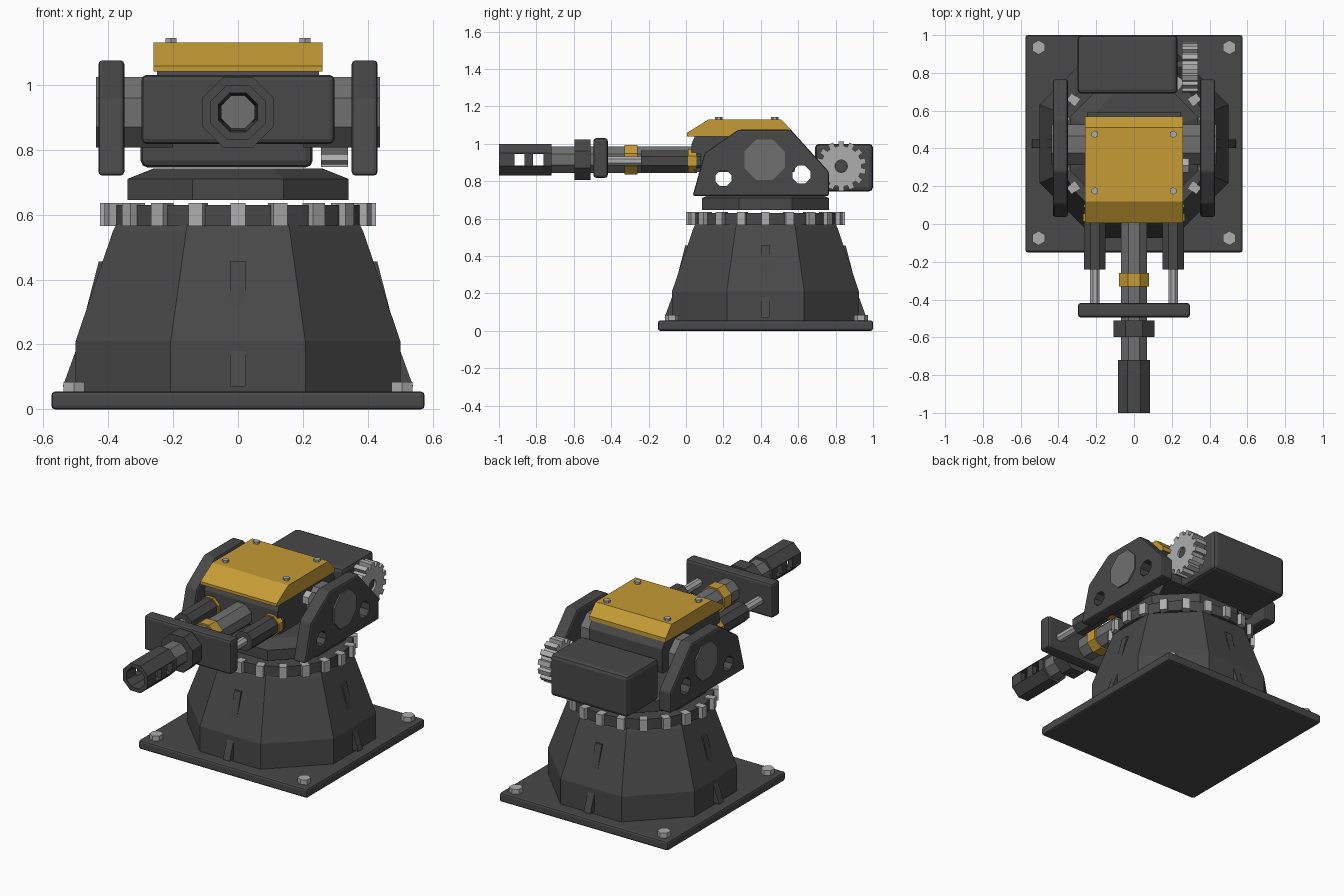
import bpy, bmesh, math
from mathutils import Matrix, Vector

if "Cube" in bpy.data.objects:
    bpy.data.objects.remove(bpy.data.objects["Cube"])


def material(name, rgb):
    m = bpy.data.materials.new(name)
    m.diffuse_color = (*rgb, 1)
    m.use_nodes = True
    m.node_tree.nodes["Principled BSDF"].inputs["Base Color"].default_value = m.diffuse_color
    return m


DARK = material("dark_metal", (0.065, 0.065, 0.066))
GREY = material("mid_grey_metal", (0.16, 0.16, 0.16))
LIGHT = material("light_steel", (0.42, 0.42, 0.42))
GOLD = material("yellow_paint", (0.56, 0.33, 0.035))

CY = 0.425      # turntable centre
BZ = 0.915      # barrel height
# maps (ring plane, ring plane, length) onto the chosen world axis
AXES = {
    "x": Matrix(((0, 0, 1), (1, 0, 0), (0, 1, 0))),
    "y": Matrix(((0, 1, 0), (0, 0, 1), (1, 0, 0))),
    "z": Matrix.Identity(3),
}


def finish(name, bm, mat, bevel=0):
    bmesh.ops.recalc_face_normals(bm, faces=bm.faces)
    me = bpy.data.meshes.new(name)
    bm.to_mesh(me)
    bm.free()
    me.materials.append(mat)
    ob = bpy.data.objects.new(name, me)
    bpy.context.collection.objects.link(ob)
    if bevel:
        mod = ob.modifiers.new("bevel", "BEVEL")
        mod.width, mod.segments = bevel, 2
    return ob


def box(name, lo, hi, mat, bevel=0):
    bm = bmesh.new()
    bmesh.ops.create_cube(bm, size=1)
    for v in bm.verts:
        v.co = [a + (b - a) * (c + 0.5) for a, b, c in zip(lo, hi, v.co)]
    return finish(name, bm, mat, bevel)


def lathe(name, rings, mat, axis="z", at=(0, 0, 0), n=8, loop=False, bevel=0):
    """rings: (position along axis, flat-to-centre radius)."""
    bm = bmesh.new()
    rows = []
    for t, r in rings:
        r /= math.cos(math.pi / n)
        rows.append([bm.verts.new(AXES[axis] @ Vector((
            r * math.cos((2 * i + 1) * math.pi / n),
            r * math.sin((2 * i + 1) * math.pi / n), t)) + Vector(at))
            for i in range(n)])
    for a, b in list(zip(rows, rows[1:])) + ([(rows[-1], rows[0])] if loop else []):
        for i in range(n):
            j = (i + 1) % n
            bm.faces.new((a[i], a[j], b[j], b[i]))
    if not loop:
        bm.faces.new(rows[0])
        bm.faces.new(rows[-1])
    return finish(name, bm, mat, bevel)


def side_profile(name, pts, x0, x1, mat, bevel=0):
    """Extrude a (y, z) outline along x."""
    bm = bmesh.new()
    f = bm.faces.new([bm.verts.new((x0, y, z)) for y, z in pts])
    new = bmesh.ops.extrude_face_region(bm, geom=[f])["geom"]
    bmesh.ops.translate(bm, vec=(x1 - x0, 0, 0),
                        verts=[g for g in new if isinstance(g, bmesh.types.BMVert)])
    return finish(name, bm, mat, bevel)


def cut(ob, cutter):
    mod = ob.modifiers.new("cut", "BOOLEAN")
    mod.operation, mod.object, mod.solver = "DIFFERENCE", cutter, "EXACT"
    cutter.hide_render = True
    bpy.context.view_layer.objects.active = ob
    for m in list(ob.modifiers):
        bpy.ops.object.modifier_apply(modifier=m.name)
    bpy.data.objects.remove(cutter)


# Base plate and bolts
box("base_plate", (-0.575, -0.15, 0), (0.575, 1.0, 0.055), DARK, 0.012)
for x in (-0.505, 0.505):
    for y in (-0.075, 0.935):
        lathe("base_bolt", [(0.05, 0.033), (0.085, 0.033)], LIGHT, at=(x, y, 0), n=6)

# Tapered pedestal with four fins
lathe("pedestal", [(0.05, 0.5), (0.21, 0.5), (0.55, 0.385), (0.57, 0.375)],
      DARK, at=(0, CY, 0))
for k in range(4):
    fin = side_profile("pedestal_fin", [(0.38, 0.07), (0.54, 0.07), (0.5, 0.18),
                                        (0.429, 0.455), (0.38, 0.455)],
                       -0.0225, 0.0225, DARK)
    fin.location = (0, CY, 0)
    fin.rotation_euler.z = k * math.pi / 2

# Turntable ring with steel teeth
lathe("turntable_ring", [(0.565, 0.4), (0.63, 0.4)], DARK, at=(0, CY, 0), n=40)
for k in range(20):
    tooth = box("ring_tooth", (0.37, -0.0225, 0.565), (0.425, 0.0225, 0.635), LIGHT)
    tooth.location = (0, CY, 0)
    tooth.rotation_euler.z = k * math.pi / 10

# Turret base
lathe("turret_base", [(0.645, 0.34), (0.71, 0.34), (0.742, 0.26)], DARK, at=(0, CY, 0))

# Side plates with two holes each, and pivot hubs
PLATE = [(0.035, 0.72), (0.765, 0.72), (0.765, 0.85), (0.56, 1.075),
         (0.28, 1.075), (0.1, 0.95)]
for s in (-1, 1):
    plate = side_profile("side_plate", PLATE, s * 0.35, s * 0.43, DARK, 0.012)
    for y, z, r in ((0.2, 0.815, 0.042), (0.617, 0.835, 0.048)):
        cut(plate, lathe("hole_cutter", [(s * 0.3, r), (s * 0.5, r)], DARK, "x", (0, y, z)))
    lathe("pivot_hub", [(s * 0.2, 0.108), (s * 0.438, 0.108)], GREY, "x", (0, 0.42, BZ))

# Gun body and its side nut
side_profile("gun_body", [(0.05, 0.85), (0.58, 0.85), (0.59, 0.9), (0.59, 1.0),
                          (0.56, 1.045), (0.05, 1.045), (0.03, 1.0), (0.03, 0.87)],
             -0.25, 0.25, DARK)
lathe("side_nut", [(0.24, 0.038), (0.29, 0.038)], LIGHT, "x", (0, 0.31, 0.98), n=6)

# Top cover with screws
side_profile("top_cover", [(0.005, 1.04), (0.57, 1.04), (0.57, 1.065), (0.51, 1.13),
                           (0.12, 1.13), (0.005, 1.058)], -0.26, 0.26, GOLD)
for x in (-0.207, 0.207):
    for y in (0.175, 0.475):
        lathe("cover_screw", [(1.12, 0.017), (1.144, 0.017)], LIGHT, at=(x, y, 0), n=6)

# Rear motor box with drive gear
box("motor_box", (-0.3, 0.69, 0.745), (0.23, 1.0, 1.0), DARK, 0.022)
GEAR = (0, 0.83, 0.88)
lathe("gear_axle", [(0.2, 0.032), (0.325, 0.032)], DARK, "x", GEAR, n=6)
lathe("drive_gear", [(0.255, 0.033), (0.255, 0.108), (0.338, 0.108), (0.338, 0.033)],
      LIGHT, "x", GEAR, n=24, loop=True)
for k in range(14):
    tooth = box("gear_tooth", (0.255, -0.015, 0.1), (0.338, 0.015, 0.133), LIGHT)
    tooth.location = GEAR
    tooth.rotation_euler.x = k * math.tau / 14

# Barrel, rings and crossplate
AT = (0, 0, BZ)
lathe("barrel", [(0.06, 0.07), (-0.735, 0.07)], GREY, "y", AT)
lathe("barrel_band", [(-0.26, 0.079), (-0.33, 0.079)], GOLD, "y", AT)
box("crossplate", (-0.297, -0.495, 0.818), (0.297, -0.418, 1.03), DARK, 0.015)
lathe("barrel_collar", [(-0.51, 0.109), (-0.597, 0.109)], DARK, "y", AT)

# Hollow muzzle with side windows
muzzle = lathe("muzzle", [(-0.72, 0.05), (-0.72, 0.084), (-1.0, 0.084), (-1.0, 0.06),
                          (-0.95, 0.055)], DARK, "y", AT, loop=True)
for y in (-0.89, -0.79):
    cut(muzzle, box("window_cutter", (-0.2, y - 0.027, BZ - 0.03),
                    (0.2, y + 0.027, BZ + 0.03), DARK))

# Recoil cylinders either side of the barrel
for x in (-0.207, 0.207):
    at = (x, 0, 0.908)
    lathe("recoil_cylinder", [(0.08, 0.057), (-0.24, 0.057)], DARK, "y", at)
    lathe("recoil_ring", [(0.055, 0.063), (0.012, 0.063)], GOLD, "y", at)
    lathe("recoil_rod", [(-0.23, 0.025), (-0.43, 0.025)], LIGHT, "y", at)
